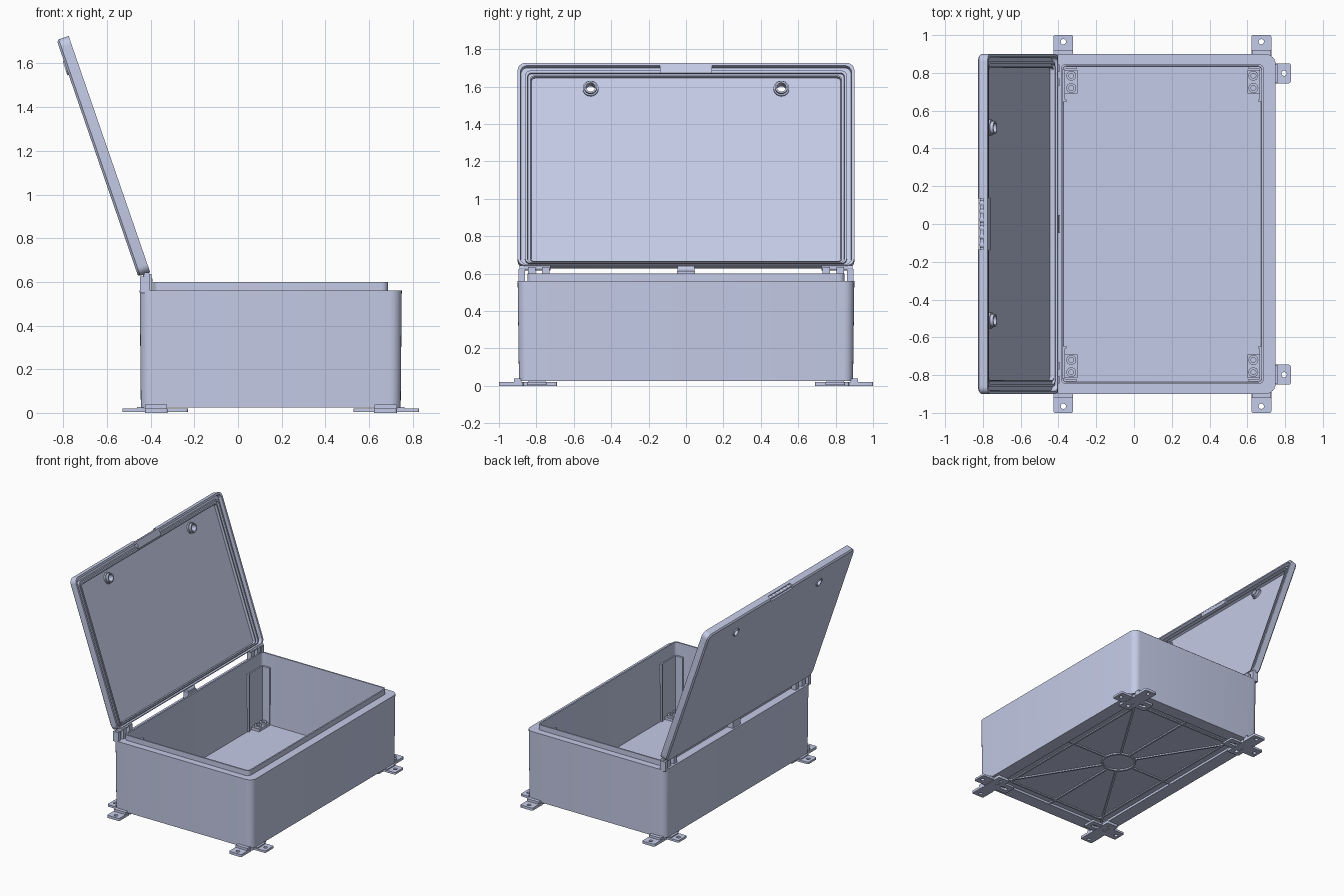
import bpy, bmesh, math
from mathutils import Matrix, Vector

cube = bpy.data.objects.get("Cube")
if cube:
    bpy.data.objects.remove(cube)

mat = bpy.data.materials.new("pale blue grey")
mat.use_nodes = True
colour = (0.591, 0.638, 0.855, 1)
mat.diffuse_color = colour
mat.node_tree.nodes["Principled BSDF"].inputs["Base Color"].default_value = colour


def finish(name, bm, matrix=None):
    bmesh.ops.remove_doubles(bm, verts=bm.verts, dist=0.0002)
    bmesh.ops.recalc_face_normals(bm, faces=bm.faces)
    mesh = bpy.data.meshes.new(name)
    bm.to_mesh(mesh)
    bm.free()
    mesh.materials.append(mat)
    obj = bpy.data.objects.new(name, mesh)
    bpy.context.collection.objects.link(obj)
    if matrix:
        obj.matrix_world = matrix
    return obj


def ring(x0, x1, y0, y1, r, z, seg=6):
    """Rounded rectangle outline at height z."""
    pts = []
    corners = [(x1 - r, y1 - r), (x0 + r, y1 - r), (x0 + r, y0 + r), (x1 - r, y0 + r)]
    for q, (cx, cy) in enumerate(corners):
        for i in range(seg + 1):
            a = (q + i / seg) * math.pi / 2
            pts.append((cx + r * math.cos(a), cy + r * math.sin(a), z))
    return pts


def circle(x, y, r, z):
    return ring(x - r, x + r, y - r, y + r, r, z)


def loft(name, rings, matrix=None, hollow=False):
    """Skin a stack of outlines, capped at both ends or joined end to end."""
    bm = bmesh.new()
    loops = [[bm.verts.new(p) for p in pts] for pts in rings]
    pairs = list(zip(loops, loops[1:]))
    if hollow:
        pairs.append((loops[-1], loops[0]))
    else:
        bm.faces.new(loops[0])
        bm.faces.new(loops[-1])
    n = len(loops[0])
    for a, b in pairs:
        for i in range(n):
            j = (i + 1) % n
            bm.faces.new((a[i], a[j], b[j], b[i]))
    return finish(name, bm, matrix)


def box(name, x0, x1, y0, y1, z0, z1, matrix=None):
    bm = bmesh.new()
    size = Matrix.Diagonal((x1 - x0, y1 - y0, z1 - z0, 1))
    mid = Matrix.Translation(((x0 + x1) / 2, (y0 + y1) / 2, (z0 + z1) / 2))
    bmesh.ops.create_cube(bm, size=1, matrix=mid @ size)
    return finish(name, bm, matrix)


def rod(name, x, z, y0, y1, r):
    bm = bmesh.new()
    m = Matrix.Translation((x, (y0 + y1) / 2, z)) @ Matrix.Rotation(math.pi / 2, 4, 'X')
    bmesh.ops.create_cone(bm, cap_ends=True, segments=20, radius1=r, radius2=r,
                          depth=abs(y1 - y0), matrix=m)
    return finish(name, bm)


def cut(target, cutter):
    mod = target.modifiers.new("cut", 'BOOLEAN')
    mod.operation = 'DIFFERENCE'
    mod.solver = 'EXACT'
    mod.object = cutter
    cutter.hide_render = True
    cutter.hide_viewport = True
    cutter.display_type = 'WIRE'


def sized(x0, x1, hy, r, z):
    return ring(x0, x1, -hy, hy, r, z)


# Box body: recessed underside, walls, ledge, raised rim and cavity
loft("box_body", [
    sized(-.34, .64, .79, .03, .043), sized(-.34, .64, .79, .03, .025),
    sized(-.445, .745, .893, .05, .025), sized(-.45, .75, .9, .055, .56),
    sized(-.387, .687, .848, .03, .56), sized(-.387, .687, .848, .03, .6),
    sized(-.376, .676, .837, .022, .6), sized(-.37, .67, .83, .02, .055)])

# Underside ribs: hub ring, spokes and inner frame
cx = 0.15
loft("underside_hub", [circle(cx, 0, .13, .044), circle(cx, 0, .13, .032),
                       circle(cx, 0, .115, .032), circle(cx, 0, .115, .044)], hollow=True)
for dx in (-1, 0, 1):
    for dy in (-1, 0, 1):
        if dx or dy:
            end = Vector((dx * .49, dy * .79))
            m = Matrix.Translation((cx, 0, 0)) @ Matrix.Rotation(math.atan2(end.y, end.x), 4, 'Z')
            box("underside_spoke", .12, end.length, -.007, .007, .033, .044, m)
loft("underside_frame", [sized(-.29, .59, .74, .02, .044), sized(-.29, .59, .74, .02, .034),
                         sized(-.275, .575, .725, .02, .034), sized(-.275, .575, .725, .02, .044)],
     hollow=True)


def plate(name, outer, hole, z0, z1, matrix):
    """Flat bar with a rounded slot through it."""
    loft(name, [ring(*outer, .01, z0), ring(*outer, .01, z1),
                ring(*hole, .0139, z1), ring(*hole, .0139, z0)], matrix, hollow=True)


# Corner details: mounting feet, inner brackets and screw pads
for sx in (-1, 1):
    for sy in (-1, 1):
        m = Matrix.Translation((cx, 0, 0)) @ Matrix.Diagonal((sx, sy, 1, 1))
        plate("foot_side_tab", (.472, .577, .87, 1), (.51, .538, .951, .979), 0, .02, m)
        plate("foot_side_arm", (.472, .577, .69, .87), (.51, .538, .72, .8), 0, .02, m)
        plate("foot_end_tab", (.57, .68, .745, .85), (.631, .659, .784, .812), .003, .019, m)
        plate("foot_end_arm", (.38, .57, .745, .85), (.41, .49, .784, .812), .003, .019, m)
        box("foot_collar", .474, .575, .88, .92, .015, .038, m)
        box("foot_end_collar", .58, .612, .75, .845, .015, .027, m)
        box("corner_post_end", .508, .53, .645, .66, .05, .5, m)
        box("corner_post_wall", .515, .53, .65, .835, .05, .5, m)
        box("corner_post_side", .455, .53, .82, .835, .05, .5, m)
        box("screw_pad", .45, .515, .69, .815, .05, .075, m)
        for y in (.72, .785):
            loft("screw_boss", [circle(.482, y, .026, .07), circle(.482, y, .026, .09),
                                circle(.482, y, .013, .09), circle(.482, y, .013, .07)],
                 m, hollow=True)

# Lid frame of reference: x runs up the lid, z points to its inner face
up, inward = Vector((-.326, 0, .945)), Vector((.945, 0, .326))
lid_m = Matrix.Translation((-.457, 0, .625)) @ Matrix((
    (up.x, 0, inward.x, 0), (0, -1, 0, 0), (up.z, 0, inward.z, 0), (0, 0, 0, 1)))
L = 1.145


def lid_ring(inset, z):
    return sized(inset * .4, L - inset, .9 - inset, max(.04 - inset * .3, .01), z)


# Lid: shell, lip, gasket channel and recessed panel
lid = loft("lid", [lid_ring(i, z) for i, z in (
    (.01, 0), (0, .01), (0, .058), (.015, .058), (.018, .03), (.04, .03),
    (.04, .048), (.052, .048), (.054, .034), (.066, .034), (.066, .042),
    (.072, .042), (.074, .022))], lid_m)

# Finger grip in the free edge
cut(lid, box("grip_cutter", 1.122, 1.2, -.135, .135, -.02, .034, lid_m))
box("grip_bar", 1.09, 1.134, -.138, .138, .012, .057, lid_m)
for i in range(6):
    y = -.11 + i * .044
    loft("grip_ridge", [circle(1.118, y, .021, .012), circle(1.118, y, .021, .057)], lid_m)

# Locks with open centres
for y in (-.51, .51):
    cut(lid, loft("lock_cutter", [circle(1.01, y, .03, -.05), circle(1.01, y, .03, .1)], lid_m))
    loft("lock_barrel", [circle(1.01, y, r, z) for r, z in (
        (.034, -.006), (.034, .024), (.042, .024), (.042, .036), (.034, .036),
        (.034, .054), (.025, .054), (.025, -.006))], lid_m, hollow=True)

# Hinges and end lugs on the rear ledge
for s in (-1, 1):
    m = Matrix.Diagonal((1, s, 1, 1))
    box("end_lug", -.449, -.402, .862, .895, .55, .625, m)
    for y in (.73, .805):
        box("hinge_leaf", -.435, -.395, y, y + .04, .55, .635, m)
    rod("hinge_pin", -.418, .63, s * .725, s * .89, .014)
box("centre_hinge", -.437, -.392, -.047, .047, .55, .615)
rod("centre_hinge_pin", -.417, .622, -.045, .045, .018)

# Keep hard edges while smoothing the rounded corners
bpy.ops.object.select_all(action='DESELECT')
for obj in bpy.context.collection.objects:
    if obj.type == 'MESH' and not obj.hide_render:
        obj.select_set(True)
        bpy.context.view_layer.objects.active = obj
bpy.ops.object.shade_smooth_by_angle(angle=math.radians(30))
